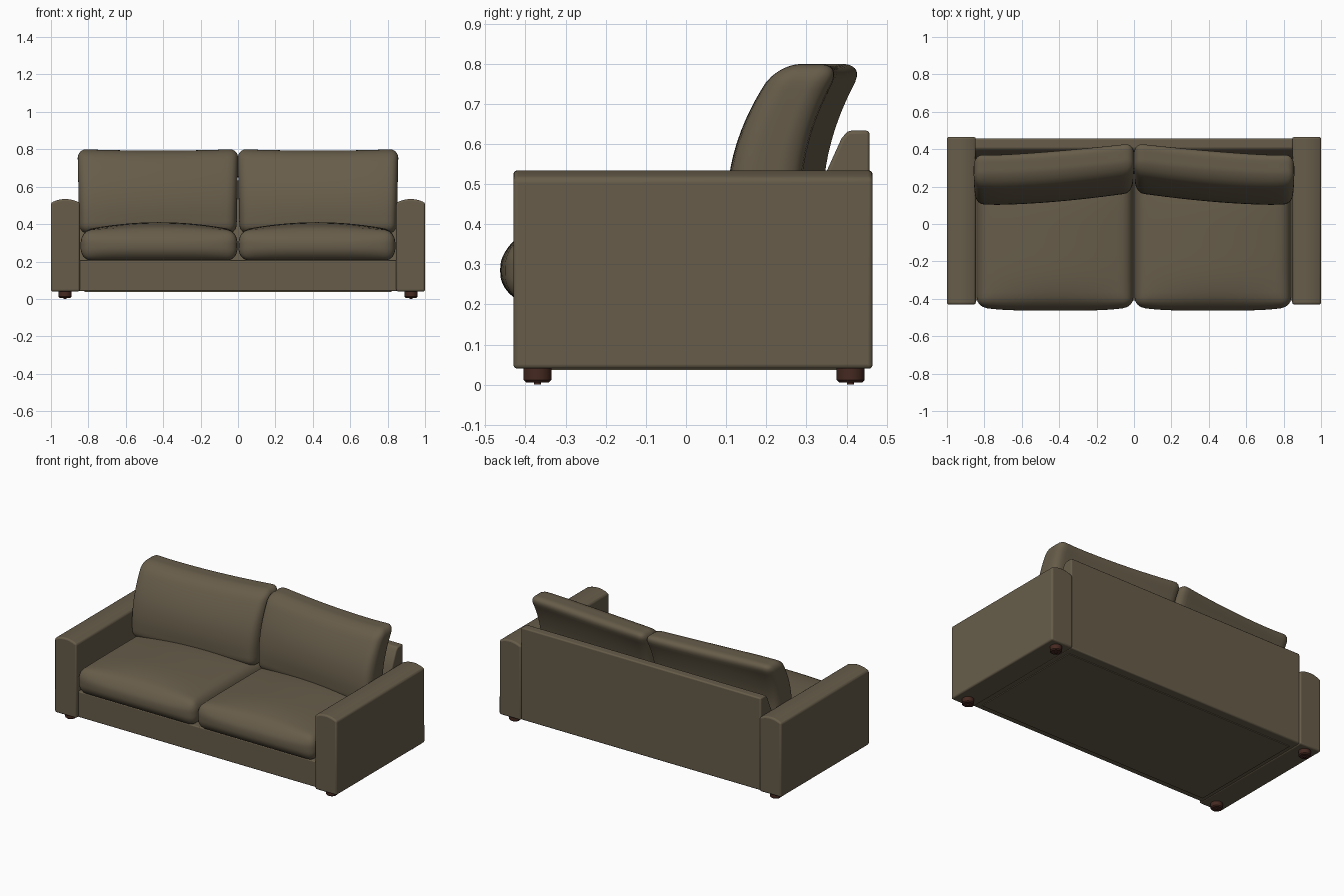
import bpy, bmesh, math
from mathutils import Vector

if "Cube" in bpy.data.objects:
    bpy.data.objects.remove(bpy.data.objects["Cube"])


def material(name, rgb):
    m = bpy.data.materials.new(name)
    m.diffuse_color = (*rgb, 1)
    m.use_nodes = True
    m.node_tree.nodes["Principled BSDF"].inputs["Base Color"].default_value = m.diffuse_color
    return m


FABRIC = material("olive brown fabric", (0.135, 0.108, 0.068))
WOOD = material("dark red wood", (0.060, 0.022, 0.015))


def finish(name, bm, mat, bevel=0, segments=3, angle=35):
    bmesh.ops.recalc_face_normals(bm, faces=bm.faces)
    me = bpy.data.meshes.new(name)
    bm.to_mesh(me)
    bm.free()
    me.materials.append(mat)
    ob = bpy.data.objects.new(name, me)
    bpy.context.collection.objects.link(ob)
    if bevel:
        b = ob.modifiers.new("soft edges", "BEVEL")
        b.width, b.segments, b.limit_method = bevel, segments, "ANGLE"
        b.angle_limit = math.radians(40)
    bpy.ops.object.select_all(action="DESELECT")
    ob.select_set(True)
    bpy.context.view_layer.objects.active = ob
    bpy.ops.object.shade_smooth_by_angle(angle=math.radians(angle))
    return ob


def extrude(name, points, offset, mat, bevel=0):
    """Closed outline pushed along a vector."""
    bm = bmesh.new()
    face = bm.faces.new([bm.verts.new(p) for p in points])
    new = bmesh.ops.extrude_face_region(bm, geom=[face])["geom"]
    bmesh.ops.translate(bm, vec=offset, verts=[v for v in new if isinstance(v, bmesh.types.BMVert)])
    return finish(name, bm, mat, bevel)


def cushion(name, half, radii, shape):
    """Rounded box with a fine grid, reshaped by shape(point, u, v, w)."""
    bm = bmesh.new()
    bmesh.ops.create_cube(bm, size=2)
    bmesh.ops.subdivide_edges(bm, edges=bm.edges[:], cuts=23, use_grid_fill=True)
    for v in bm.verts:
        # crowd the grid towards the edges
        uvw = [math.sin(max(-1, min(1, c)) * math.pi / 2) for c in v.co]
        inner, d = Vector(), Vector()
        for i in range(3):
            core = half[i] - radii[i]
            p = uvw[i] * half[i]
            inner[i] = max(-core, min(core, p))
            d[i] = (p - inner[i]) / radii[i]
        if d.length > 1e-6:
            d.normalize()
        p = inner + Vector(d[i] * radii[i] for i in range(3))
        v.co = shape(p, *(p[i] / half[i] for i in range(3)))
    return finish(name, bm, FABRIC, angle=60)


# Base and front rail
extrude("base", [(-0.85, -0.41, 0.042), (0.85, -0.41, 0.042), (0.85, 0.44, 0.042), (-0.85, 0.44, 0.042)],
        (0, 0, 0.165), FABRIC, 0.006)
# Underside lining
extrude("bottom_panel", [(-0.82, -0.37, 0.037), (0.82, -0.37, 0.037), (0.82, 0.40, 0.037), (-0.82, 0.40, 0.037)],
        (0, 0, 0.008), FABRIC)
# Backrest with sloped front
back = [(0.457, 0.042), (0.457, 0.633), (0.405, 0.633), (0.388, 0.615), (0.345, 0.52), (0.30, 0.20), (0.30, 0.042)]
extrude("backrest", [(-0.85, y, z) for y, z in back], (1.7, 0, 0), FABRIC, 0.008)

for s, side in ((-1, "left"), (1, "right")):
    # Arm with a domed top
    outline = [(0.846, 0.04), (0.846, 0.514)]
    for i in range(1, 10):
        t = i / 10
        outline.append((0.846 + 0.154 * t, 0.514 + 0.020 * (1 - (2 * t - 1) ** 2)))
    outline += [(1.0, 0.514), (1.0, 0.04)]
    extrude(side + "_arm", [(s * x, -0.43, z) for x, z in outline], (0, 0.895, 0), FABRIC, 0.010)

    # Seat cushion with crowned top and bulging front
    def seat(p, u, v, w, s=s):
        crown = (1 - u * u) * (1 - v * v * v * v)
        z = 0.285 + p.z + (0.045 * crown * w if w > 0 else 0)
        y = -0.075 + p.y
        if v < 0:
            y -= 0.022 * -v * (1 - u ** 4) * max(0, 1 - w * w)
        return Vector((s * (0.422 + p.x), y, z))
    cushion(side + "_seat_cushion", (0.419, 0.366, 0.080), (0.055, 0.045, 0.066), seat)

    # Back cushion, leaning back and turned slightly inwards
    def rest(p, u, v, w, s=s):
        x = 0.428 + p.x * (1 + 0.012 * w)
        z = 0.575 + p.z
        if w > 0:
            z -= 0.008 * w * (1 - u * u)
        lean = 0.95 * max(0, z - 0.45) ** 2
        turn = 0.062 * max(0, 1 - x / 0.75) ** 1.3
        puff = 0.012 * v * (1 - u * u) * (1 - w * w)
        return Vector((s * x, 0.195 + p.y * (1 - 0.06 * w) + lean + turn + puff, z))
    cushion(side + "_back_cushion", (0.425, 0.086, 0.226), (0.045, 0.060, 0.050), rest)

    # Turned feet with small glides
    for y, end in ((-0.37, "front"), (0.41, "back")):
        rings = [(0.009, 0.0), (0.009, 0.006), (0.029, 0.006), (0.035, 0.012), (0.035, 0.045)]
        bm = bmesh.new()
        n, prev = 24, None
        for r, z in rings:
            ring = [bm.verts.new((s * 0.925 + r * math.cos(2 * math.pi * k / n),
                                  y + r * math.sin(2 * math.pi * k / n), z)) for k in range(n)]
            if prev is None:
                bm.faces.new(ring)
            else:
                for k in range(n):
                    bm.faces.new((prev[k], prev[(k + 1) % n], ring[(k + 1) % n], ring[k]))
            prev = ring
        bm.faces.new(prev)
        finish(f"{side}_{end}_foot", bm, WOOD)
